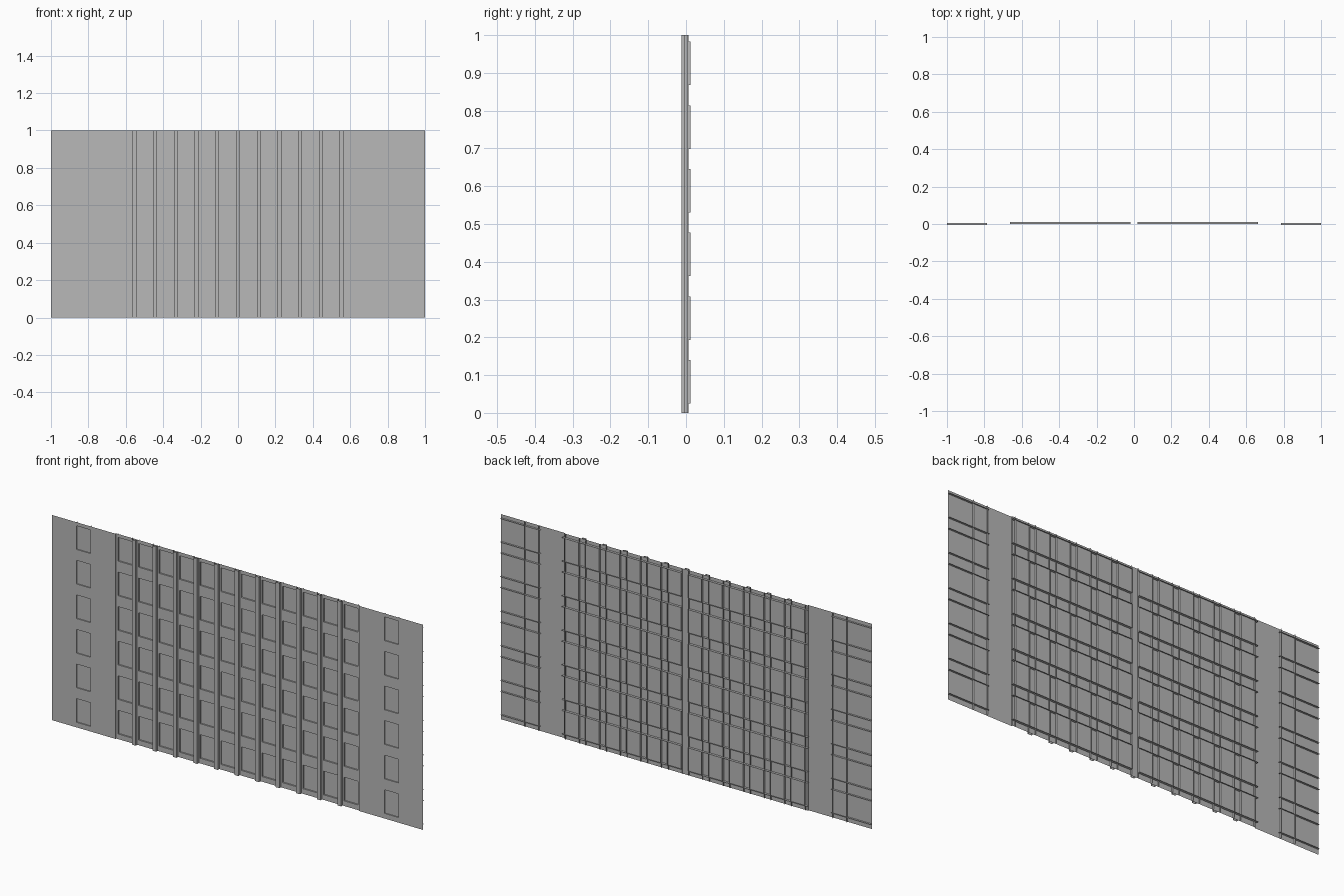
import bpy
import bmesh

cube = bpy.data.objects.get("Cube")
if cube:
    bpy.data.objects.remove(cube, do_unlink=True)

grey = bpy.data.materials.new("concrete_grey")
grey.use_nodes = True
grey.diffuse_color = (0.48, 0.48, 0.48, 1)
grey.node_tree.nodes["Principled BSDF"].inputs["Base Color"].default_value = (0.48, 0.48, 0.48, 1)

# Facade layout
FLOORS = 6
FLOOR_PITCH = 0.1685
SILL, WIN_H, WIN_W = 0.025, 0.115, 0.075
BAY = 0.1108
CENTRE_HALF = 0.657
PIER_W = 0.02
FRONT, WING, MID, BACK = -0.012, -0.005, 0.0, 0.012
PANE, WING_BACK = 0.007, 0.005

rows = [(SILL + i * FLOOR_PITCH, SILL + i * FLOOR_PITCH + WIN_H) for i in range(FLOORS)]
bays = [(i - 5.5) * BAY for i in range(12)]
columns = [(x - WIN_W / 2, x + WIN_W / 2) for x in bays]
piers = [(i - 5) * BAY for i in range(11)]


def make(name, quads):
    """Build one object from a list of four-cornered sheets."""
    bm = bmesh.new()
    for quad in quads:
        bm.faces.new([bm.verts.new(p) for p in quad])
    bmesh.ops.remove_doubles(bm, verts=bm.verts, dist=0.0001)
    mesh = bpy.data.meshes.new(name)
    bm.to_mesh(mesh)
    bm.free()
    mesh.materials.append(grey)
    obj = bpy.data.objects.new(name, mesh)
    bpy.context.collection.objects.link(obj)
    return obj


def upright(x0, x1, z0, z1, y):
    """Sheet facing the front."""
    return [(x0, y, z0), (x1, y, z0), (x1, y, z1), (x0, y, z1)]


def shelf(x0, x1, y0, y1, z):
    """Level sheet."""
    return [(x0, y0, z), (x1, y0, z), (x1, y1, z), (x0, y1, z)]


def fin(x, y0, y1, z0=0.0, z1=1.0):
    """Sheet facing sideways."""
    return [(x, y0, z0), (x, y1, z0), (x, y1, z1), (x, y0, z1)]


def pierced_wall(x0, x1, openings, y):
    """Wall sheet cut into strips that leave out the window openings."""
    quads, left = [], x0
    for a, b in openings:
        quads.append(upright(left, a, 0, 1, y))
        low = 0
        for z0, z1 in rows:
            quads.append(upright(a, b, low, z0, y))
            low = z1
        quads.append(upright(a, b, low, 1, y))
        left = b
    quads.append(upright(left, x1, 0, 1, y))
    return quads


def panes(openings, y):
    return [upright(a, b, z0, z1, y) for a, b in openings for z0, z1 in rows]


def shelves(x0, x1, y0, y1):
    return [shelf(x0, x1, y0, y1, z) for row in rows for z in row]


def jambs(openings, y0, y1):
    return [fin(x, y0, y1, z0, z1) for o in openings for x in o for z0, z1 in rows]


# Centre section
make("centre_wall", pierced_wall(-CENTRE_HALF, CENTRE_HALF, columns, MID))
make("centre_window_panes", panes(columns, PANE))
make("centre_window_jambs", jambs(columns, MID, BACK))
make("centre_jamb_fins", [fin(x, MID, PANE) for o in columns for x in o])

# Hollow piers between the bays
for i, x in enumerate(piers):
    a, b = x - PIER_W / 2, x + PIER_W / 2
    make(f"pier_{i + 1}", [upright(a, b, 0, 1, FRONT), fin(a, FRONT, MID), fin(b, FRONT, MID)])

# Side sections and the shelves behind each half
for side, s in (("left", 1), ("right", -1)):
    def span(a, b):
        return tuple(sorted((s * a, s * b)))
    opening = [span(0.793, 0.868)]
    make(f"{side}_wing_wall", pierced_wall(*span(CENTRE_HALF, 1.0), opening, WING))
    make(f"{side}_wing_return", [fin(s * CENTRE_HALF, WING, MID)])
    make(f"{side}_wing_panes", panes(opening, MID))
    make(f"{side}_wing_fins", [fin(s * x, WING, WING_BACK) for x in (0.793, 0.868)])
    make(f"{side}_wing_shelves", shelves(*span(0.785, 1.0), WING, WING_BACK))
    make(f"{side}_centre_shelves", shelves(*span(0.02, 0.663), MID, BACK))
